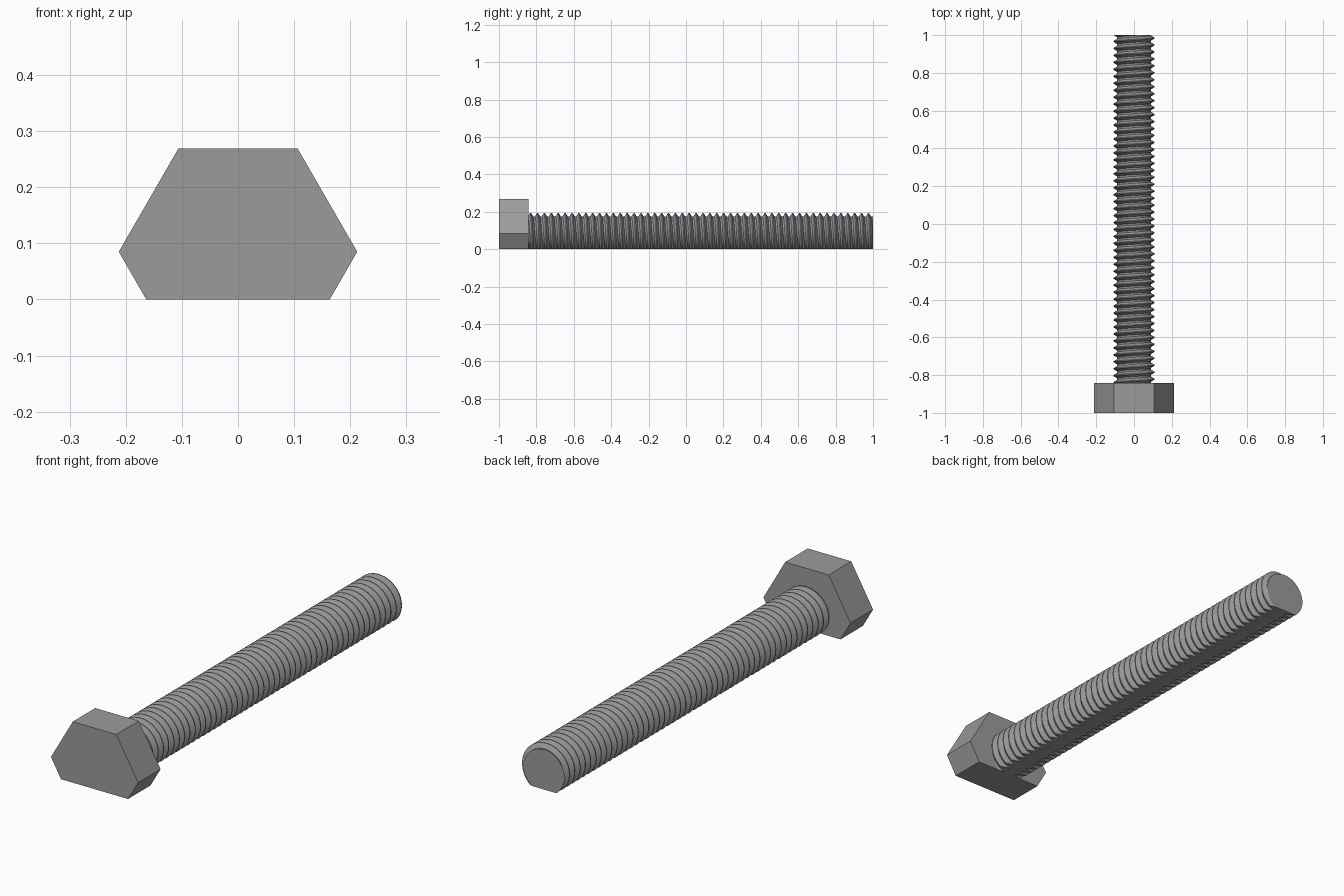
import bpy, bmesh, math
from mathutils import Vector

if "Cube" in bpy.data.objects:
    bpy.data.objects.remove(bpy.data.objects["Cube"])

AXIS_Z = 0.085          # bolt axis height; everything below z = 0 is cut flat
HEAD_R, HEAD_BACK = 0.2125, -0.843
CREST, ROOT = 0.109, 0.089
TURNS = 50
PITCH = (1 - HEAD_BACK) / TURNS
SEGS = 48

steel = bpy.data.materials.new("steel grey")
steel.diffuse_color = (0.33, 0.33, 0.33, 1)
steel.use_nodes = True
steel.node_tree.nodes["Principled BSDF"].inputs["Base Color"].default_value = steel.diffuse_color


def cut(bm, point, normal):
    """Remove everything on the normal's side and cap the opening."""
    geom = bm.verts[:] + bm.edges[:] + bm.faces[:]
    res = bmesh.ops.bisect_plane(bm, geom=geom, plane_co=point, plane_no=normal,
                                 dist=1e-6, clear_outer=True)
    edges = [e for e in res["geom_cut"]
             if isinstance(e, bmesh.types.BMEdge) and e.is_boundary]
    bmesh.ops.triangle_fill(bm, edges=edges, use_beauty=True, normal=Vector(normal))


def finish(bm, name):
    bmesh.ops.recalc_face_normals(bm, faces=bm.faces[:])
    mesh = bpy.data.meshes.new(name)
    bm.to_mesh(mesh)
    bm.free()
    mesh.materials.append(steel)
    obj = bpy.data.objects.new(name, mesh)
    bpy.context.collection.objects.link(obj)
    return obj


# Hexagonal head with its lower side cut flat
bm = bmesh.new()
rings = [[bm.verts.new((HEAD_R * math.cos(k * math.pi / 3), y,
                        AXIS_Z + HEAD_R * math.sin(k * math.pi / 3)))
          for k in range(6)] for y in (-1, HEAD_BACK)]
for ring in rings:
    bm.faces.new(ring)
for k in range(6):
    j = (k + 1) % 6
    bm.faces.new((rings[0][k], rings[0][j], rings[1][j], rings[1][k]))
cut(bm, (0, 0, 0), (0, 0, -1))
finish(bm, "hex_head")

# Threaded shank: tooth profile swept along a right-handed helix
tooth = [(-0.06, CREST), (0.06, CREST), (0.38, ROOT), (0.62, ROOT)]
bm = bmesh.new()
profile = [(t + f, r) for t in range(-TURNS - 2, 3) for f, r in tooth]
columns = []
for s in range(SEGS + 1):
    a = 2 * math.pi * s / SEGS
    columns.append([bm.verts.new((r * math.sin(a),
                                  1 + PITCH * (t + s / SEGS - 2 / 3),
                                  AXIS_Z + r * math.cos(a)))
                    for t, r in profile])
for a, b in zip(columns, columns[1:]):
    for i in range(len(profile) - 1):
        bm.faces.new((a[i], a[i + 1], b[i + 1], b[i]))
bmesh.ops.remove_doubles(bm, verts=bm.verts[:], dist=1e-5)
cut(bm, (0, 1, 0), (0, 1, 0))
cut(bm, (0, HEAD_BACK - 0.005, 0), (0, -1, 0))
cut(bm, (0, 0, 0), (0, 0, -1))
shank = finish(bm, "threaded_shank")

bpy.ops.object.select_all(action='DESELECT')
shank.select_set(True)
bpy.context.view_layer.objects.active = shank
bpy.ops.object.shade_smooth_by_angle(angle=math.radians(25))
